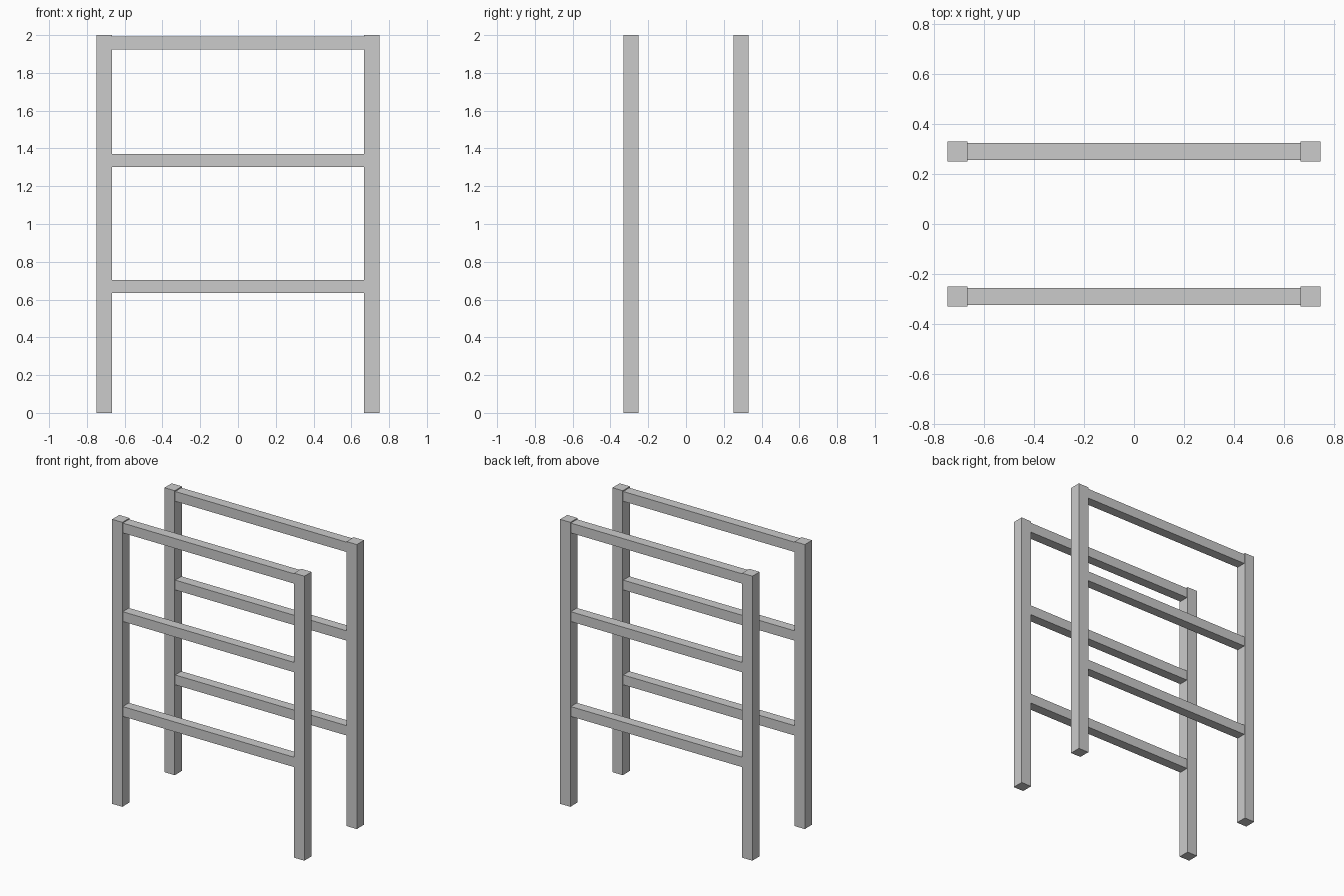
import bpy

if "Cube" in bpy.data.objects:
    bpy.data.objects.remove(bpy.data.objects["Cube"])

POST = 0.08           # square post width
PX, PY = 0.708, 0.291  # post centre offsets
RAIL = 0.069          # square rail width


def box(name, centre, size):
    bpy.ops.mesh.primitive_cube_add(size=1, location=centre)
    ob = bpy.context.object
    ob.name = name
    ob.scale = size
    bpy.ops.object.transform_apply(location=False, rotation=False, scale=True)
    return ob


for side, sy in (("front", -1), ("back", 1)):
    # upright posts
    for end, sx in (("left", -1), ("right", 1)):
        box(f"{side}_{end}_post", (sx * PX, sy * PY, 1.0), (POST, POST, 2.0))
    # horizontal rails between the posts
    for level, z in (("lower", 0.668), ("middle", 1.335), ("top", 1.958)):
        box(f"{side}_{level}_rail", (0, sy * PY, z), (2 * PX - POST, RAIL, RAIL))
